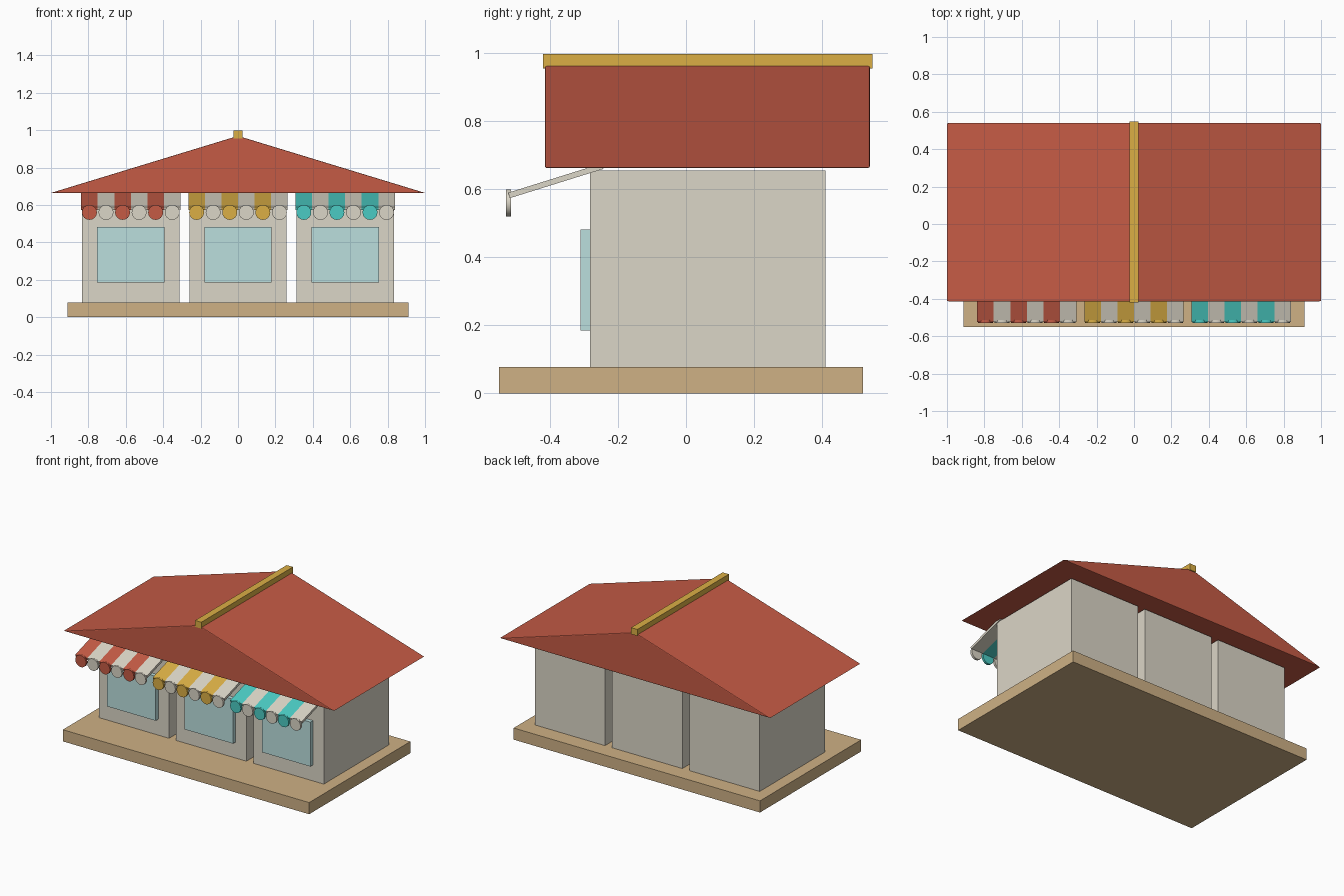
import bpy, math
from mathutils import Matrix

cube = bpy.data.objects.get("Cube")
if cube:
    bpy.data.objects.remove(cube, do_unlink=True)


def material(name, rgb):
    m = bpy.data.materials.new(name)
    m.use_nodes = True
    m.diffuse_color = (*rgb, 1)
    m.node_tree.nodes["Principled BSDF"].inputs["Base Color"].default_value = (*rgb, 1)
    return m


RED = material("tile red", (0.56, 0.105, 0.06))
CREAM = material("cream", (0.71, 0.67, 0.57))
YELLOW = material("golden yellow", (0.71, 0.43, 0.06))
TEAL = material("teal", (0.07, 0.60, 0.55))
GLASS = material("pale glass", (0.50, 0.74, 0.73))
WOOD = material("tan wood", (0.62, 0.44, 0.235))


def mesh_object(name, verts, faces, mat):
    me = bpy.data.meshes.new(name)
    me.from_pydata(verts, [], faces)
    me.materials.append(mat)
    ob = bpy.data.objects.new(name, me)
    bpy.context.collection.objects.link(ob)
    return ob


def prism(name, profile, axis, lo, hi, mat):
    """Extrude a 2D profile along axis x or y."""
    def place(p, d):
        return (d, p[0], p[1]) if axis == "x" else (p[0], d, p[1])
    n = len(profile)
    verts = [place(p, d) for d in (lo, hi) for p in profile]
    faces = [tuple(range(n)), tuple(range(2 * n - 1, n - 1, -1))]
    faces += [(i, i + n, (i + 1) % n + n, (i + 1) % n) for i in range(n)]
    if axis == "x":
        faces = [f[::-1] for f in faces]
    return mesh_object(name, verts, faces, mat)


def box(name, x, y, z, mat):
    return prism(name, [(x[0], z[0]), (x[1], z[0]), (x[1], z[1]), (x[0], z[1])], "y", *y, mat)


def scallop(name, x, mat):
    """Round disc hanging at the awning's front edge."""
    bpy.ops.mesh.primitive_cylinder_add(vertices=16, radius=0.04, depth=0.015,
                                        location=(x, -0.522, 0.56),
                                        rotation=(math.pi / 2, 0, 0))
    ob = bpy.context.object
    ob.name = name
    ob.data.materials.append(mat)
    bpy.ops.object.shade_smooth_by_angle()


# Floor slab
box("floor_slab", (-0.912, 0.912), (-0.55, 0.52), (0, 0.078), WOOD)

# Three stalls, each with a window and a striped awning
STRIPE = 0.0885
awning_profile = [(-0.518, 0.574), (-0.243, 0.660), (-0.248, 0.676), (-0.523, 0.590)]
for side, cx, accent in (("right", -0.573, RED), ("middle", 0, YELLOW), ("left", 0.573, TEAL)):
    box(side + "_stall", (cx - 0.26, cx + 0.26), (-0.282, 0.41), (0.078, 0.655), CREAM)
    box(side + "_window", (cx - 0.18, cx + 0.18), (-0.31, -0.28), (0.185, 0.482), GLASS)
    for i in range(6):
        mat = CREAM if i % 2 else accent
        x = cx + (i - 3) * STRIPE
        prism(f"{side}_awning_stripe_{i + 1}", awning_profile, "x", x, x + STRIPE, mat)
        scallop(f"{side}_awning_scallop_{i + 1}", x + STRIPE / 2, mat)

# Gabled roof with softened edges
roof = prism("roof", [(-1.004, 0.663), (1.004, 0.663), (0, 0.969)], "y", -0.415, 0.541, RED)
bevel = roof.modifiers.new("soft_edges", "BEVEL")
bevel.width = 0.005
bevel.segments = 2

# Ridge beam
box("ridge_beam", (-0.023, 0.023), (-0.421, 0.548), (0.955, 0.998), YELLOW)
